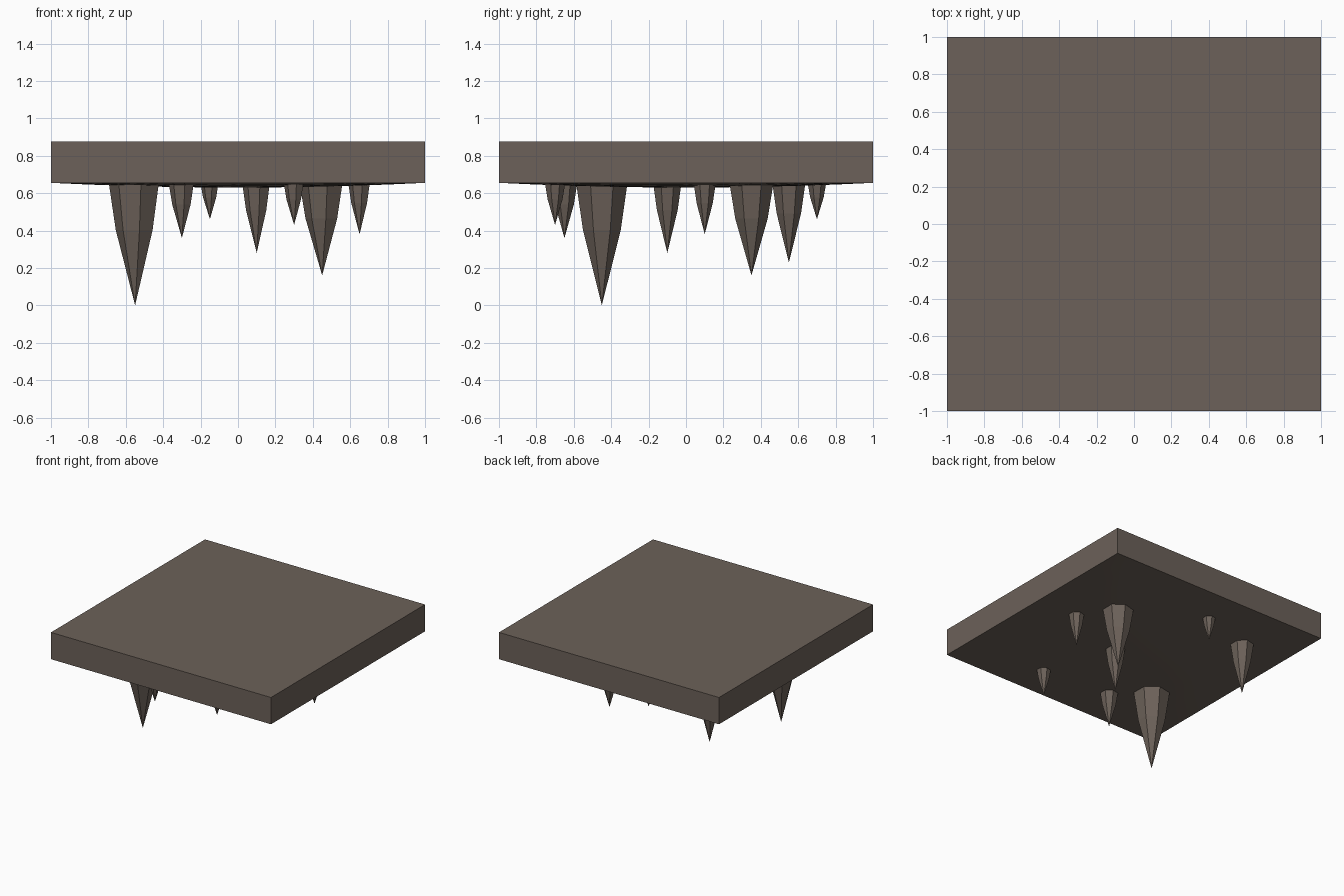
import bpy
import bmesh
from math import cos, sin, pi

cube = bpy.data.objects.get("Cube")
if cube:
    bpy.data.objects.remove(cube, do_unlink=True)

# Single stone colour
stone = bpy.data.materials.new("brown grey stone")
stone.use_nodes = True
colour = (0.15, 0.12, 0.10, 1)
stone.diffuse_color = colour
bsdf = stone.node_tree.nodes["Principled BSDF"]
bsdf.inputs["Base Color"].default_value = colour
bsdf.inputs["Roughness"].default_value = 0.9

UNDERSIDE, TOP, SAG = 0.655, 0.875, 0.025


def add_object(name, bm):
    bmesh.ops.recalc_face_normals(bm, faces=bm.faces)
    mesh = bpy.data.meshes.new(name)
    bm.to_mesh(mesh)
    bm.free()
    mesh.materials.append(stone)
    obj = bpy.data.objects.new(name, mesh)
    bpy.context.collection.objects.link(obj)
    return obj


# Ceiling slab: a gently sagging underside with straight walls and a flat top
bm = bmesh.new()
bmesh.ops.create_grid(bm, x_segments=10, y_segments=10, size=1)
rim = [e for e in bm.edges if e.is_boundary]
walls = bmesh.ops.extrude_edge_only(bm, edges=rim)["geom"]
upper = [v for v in walls if isinstance(v, bmesh.types.BMVert)]
for v in bm.verts:
    x, y = v.co.x, v.co.y
    v.co.z = UNDERSIDE - SAG * (1 - x * x) * (1 - y * y)
for v in upper:
    v.co.z = TOP
bmesh.ops.contextual_create(bm, geom=[e for e in bm.edges if e.is_boundary])
slab = add_object("ceiling_slab", bm)
for poly in slab.data.polygons:
    poly.use_smooth = True
bpy.context.view_layer.objects.active = slab
slab.select_set(True)
bpy.ops.object.shade_smooth_by_angle(angle=0.5)
slab.select_set(False)


# Stalactite: seven-sided spike that tapers faster below its shoulder
def stalactite(name, x, y, tip, radius, sides=7):
    bm = bmesh.new()
    base = UNDERSIDE - 0.005
    shoulder = base + 0.38 * (tip - base)
    rings = []
    for z, r in ((base, radius), (shoulder, radius * 0.74)):
        angles = [pi + 2 * pi * i / sides for i in range(sides)]
        rings.append([bm.verts.new((x + r * cos(a), y + r * sin(a), z))
                      for a in angles])
    point = bm.verts.new((x, y, tip))
    bm.faces.new(rings[0])
    for i in range(sides):
        j = (i + 1) % sides
        bm.faces.new((rings[0][i], rings[0][j], rings[1][j], rings[1][i]))
        bm.faces.new((rings[1][i], rings[1][j], point))
    add_object(name, bm)


# x, y, tip height, radius
spikes = [
    (-0.55, -0.45, 0.00, 0.14),
    (0.45, 0.35, 0.16, 0.12),
    (-0.60, 0.55, 0.23, 0.09),
    (0.10, -0.10, 0.28, 0.077),
    (-0.30, -0.65, 0.36, 0.07),
    (0.65, 0.10, 0.38, 0.06),
    (0.30, -0.70, 0.43, 0.055),
    (-0.15, 0.70, 0.46, 0.05),
]
for n, spike in enumerate(spikes, 1):
    stalactite(f"stalactite_{n}", *spike)
